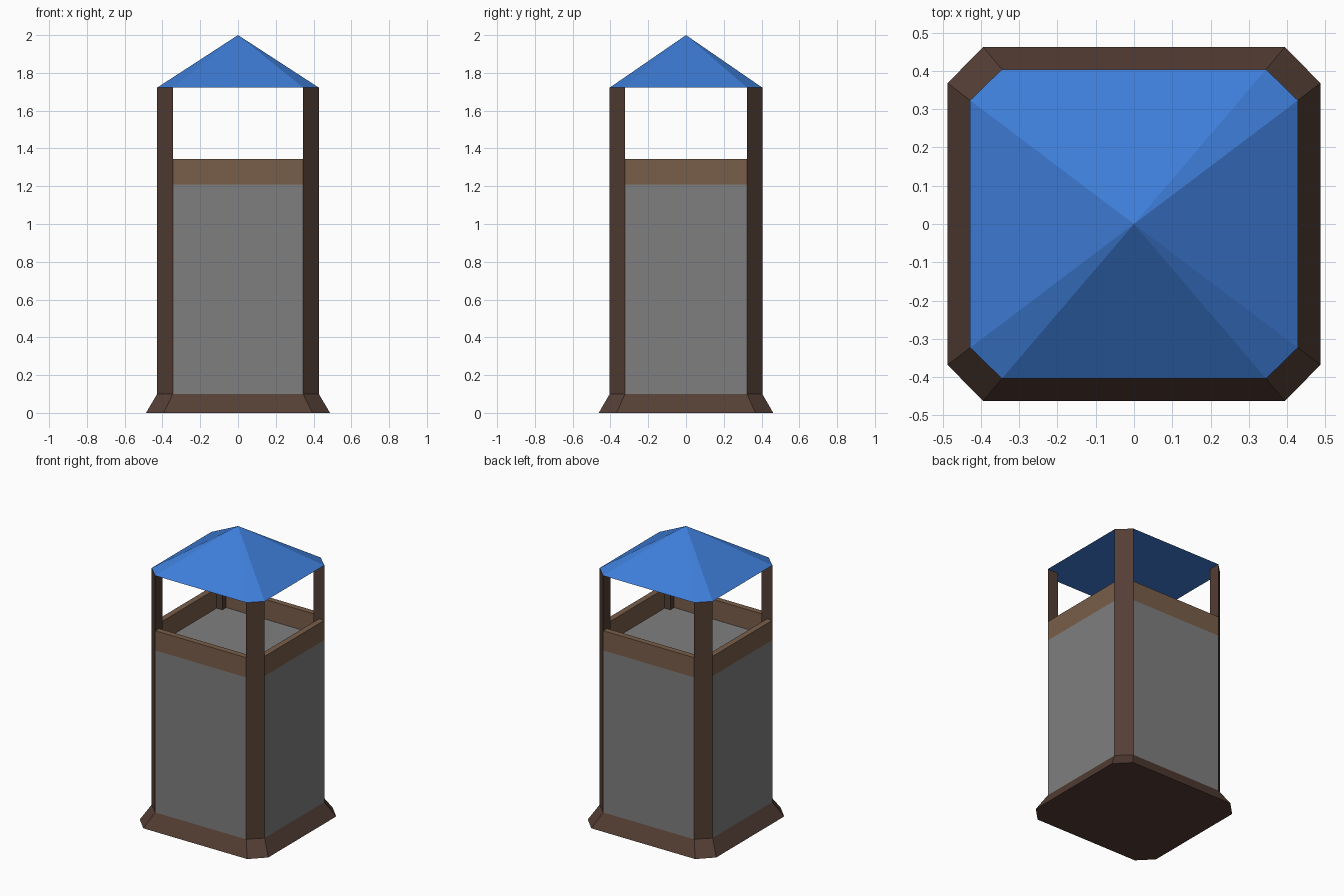
import bpy, bmesh

if "Cube" in bpy.data.objects:
    bpy.data.objects.remove(bpy.data.objects["Cube"])


def material(name, color):
    m = bpy.data.materials.new(name)
    m.diffuse_color = (*color, 1)
    m.use_nodes = True
    m.node_tree.nodes["Principled BSDF"].inputs["Base Color"].default_value = m.diffuse_color
    return m


DARK = material("dark brown wood", (0.089, 0.049, 0.035))
BROWN = material("light brown wood", (0.190, 0.114, 0.068))
GREY = material("grey panel", (0.212, 0.212, 0.212))
BLUE = material("blue roof", (0.050, 0.209, 0.694))


def loft(name, low, z0, high, z1, mat):
    """Closed solid between two outlines; a one-point top makes a pyramid."""
    bm = bmesh.new()
    a = [bm.verts.new((x, y, z0)) for x, y in low]
    b = [bm.verts.new((x, y, z1)) for x, y in high]
    n = len(a)
    bm.faces.new(a[::-1])
    if len(b) > 1:
        bm.faces.new(b)
    for i in range(n):
        j = (i + 1) % n
        bm.faces.new((a[i], a[j], b[j], b[i]) if len(b) > 1 else (a[i], a[j], b[0]))
    bmesh.ops.recalc_face_normals(bm, faces=bm.faces)
    mesh = bpy.data.meshes.new(name)
    bm.to_mesh(mesh)
    bm.free()
    mesh.materials.append(mat)
    ob = bpy.data.objects.new(name, mesh)
    bpy.context.collection.objects.link(ob)
    return ob


def mirrored(corner):
    """Repeat the points of the +x +y corner around all four corners."""
    pts = []
    for sx, sy in ((1, 1), (-1, 1), (-1, -1), (1, -1)):
        part = [(sx * x, sy * y) for x, y in corner]
        pts += part if sx * sy > 0 else part[::-1]
    return pts


X, Y = 0.428, 0.404      # outer half sizes
PX, PY = 0.345, 0.323    # inner corner of the posts
T = 0.04                 # rim thickness
octagon = mirrored([(X, PY), (PX, Y)])

# Flared base
loft("base", mirrored([(0.487, 0.368), (0.394, 0.462)]), 0, octagon, 0.1, DARK)

# Grey bin body, notched at the corners for the posts
loft("bin_body", mirrored([(X, PY), (PX, PY), (PX, Y)]), 0.1,
     mirrored([(X, PY), (PX, PY), (PX, Y)]), 1.21, GREY)

# Corner posts
for sx, side in ((-1, "left"), (1, "right")):
    for sy, end in ((-1, "front"), (1, "back")):
        tri = [(sx * X, sy * PY), (sx * PX, sy * Y), (sx * PX, sy * PY)]
        loft(f"{end}_{side}_post", tri, 0.1, tri, 1.722, DARK)

# Rim boards between the posts
for s, fb, lr in ((-1, "front", "left"), (1, "back", "right")):
    board = [(-PX, s * Y), (PX, s * Y), (PX, s * (Y - T)), (-PX, s * (Y - T))]
    loft(f"{fb}_rim", board, 1.21, board, 1.345, BROWN)
    board = [(s * X, -PY), (s * X, PY), (s * (X - T), PY), (s * (X - T), -PY)]
    loft(f"{lr}_rim", board, 1.21, board, 1.345, BROWN)

# Pyramid roof with cut corners
loft("roof", octagon, 1.722, [(0, 0)], 2.0, BLUE)
